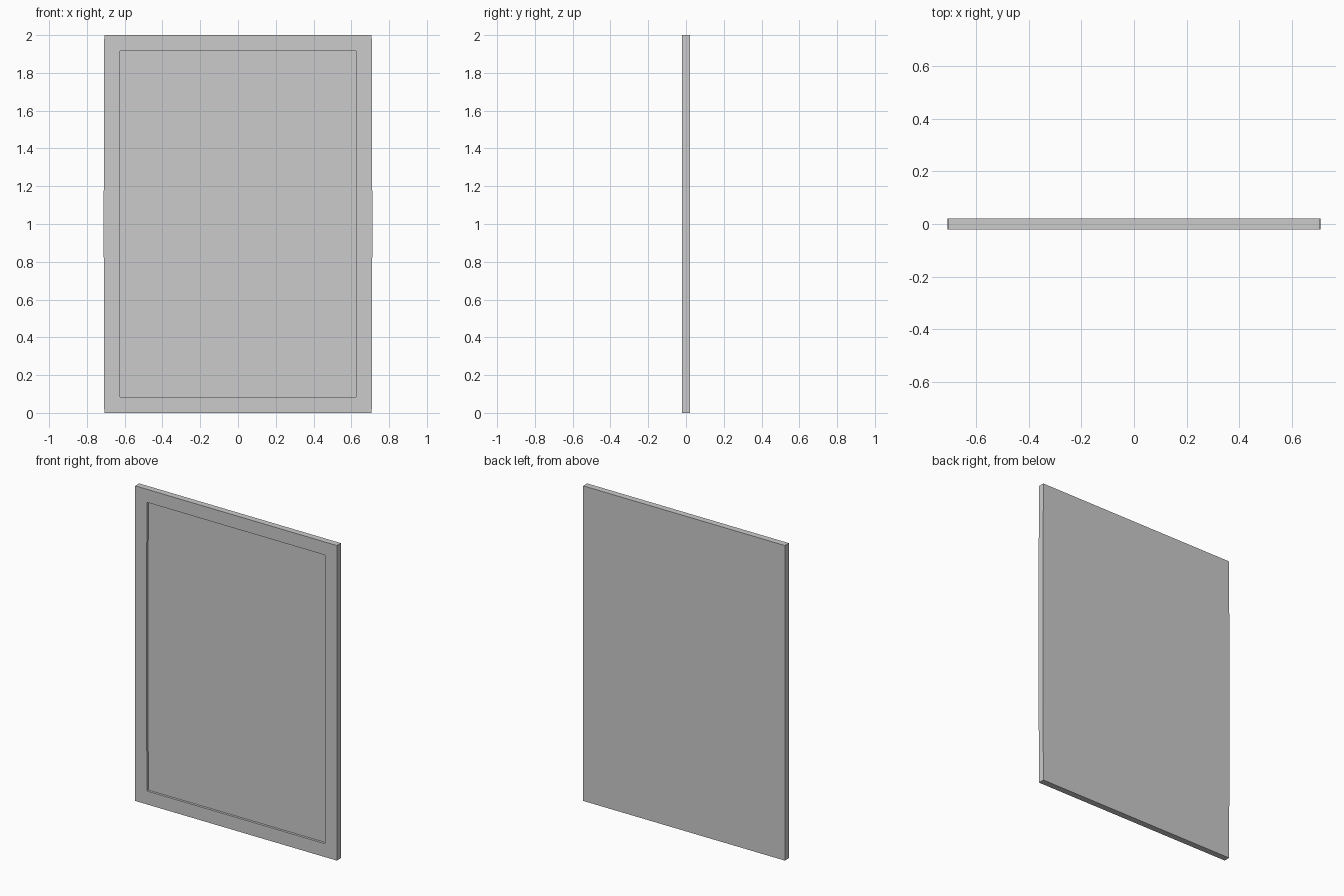
import bpy, bmesh

if "Cube" in bpy.data.objects:
    bpy.data.objects.remove(bpy.data.objects["Cube"])


def outline(bm, x, z0, z1, y, bulge):
    """Closed rectangular ring whose long sides bow out very slightly."""
    n = 4
    pts = []
    for side in (1, -1):
        for i in range(n + 1):
            t = i / n if side == 1 else 1 - i / n
            pts.append((side * (x + bulge * 4 * t * (1 - t)), y, z0 + (z1 - z0) * t))
    return [bm.verts.new(p) for p in pts]


def bridge(bm, a, b):
    for i in range(len(a)):
        j = (i + 1) % len(a)
        bm.faces.new((a[i], a[j], b[j], b[i]))


# Framed panel: slab with a shallow recess in its front
bm = bmesh.new()
rings = [
    outline(bm, 0.708, 0.0, 2.0, 0.02, 0.003),       # back edge
    outline(bm, 0.708, 0.0, 2.0, -0.02, 0.003),      # front edge
    outline(bm, 0.626, 0.085, 1.917, -0.02, 0.002),  # frame opening
    outline(bm, 0.626, 0.085, 1.917, -0.005, 0.002), # recess floor
]
for a, b in zip(rings, rings[1:]):
    bridge(bm, a, b)
bm.faces.new(rings[0])
bm.faces.new(rings[-1])
bmesh.ops.recalc_face_normals(bm, faces=bm.faces[:])

mesh = bpy.data.meshes.new("framed_panel")
bm.to_mesh(mesh)
bm.free()
panel = bpy.data.objects.new("framed_panel", mesh)
bpy.context.collection.objects.link(panel)
